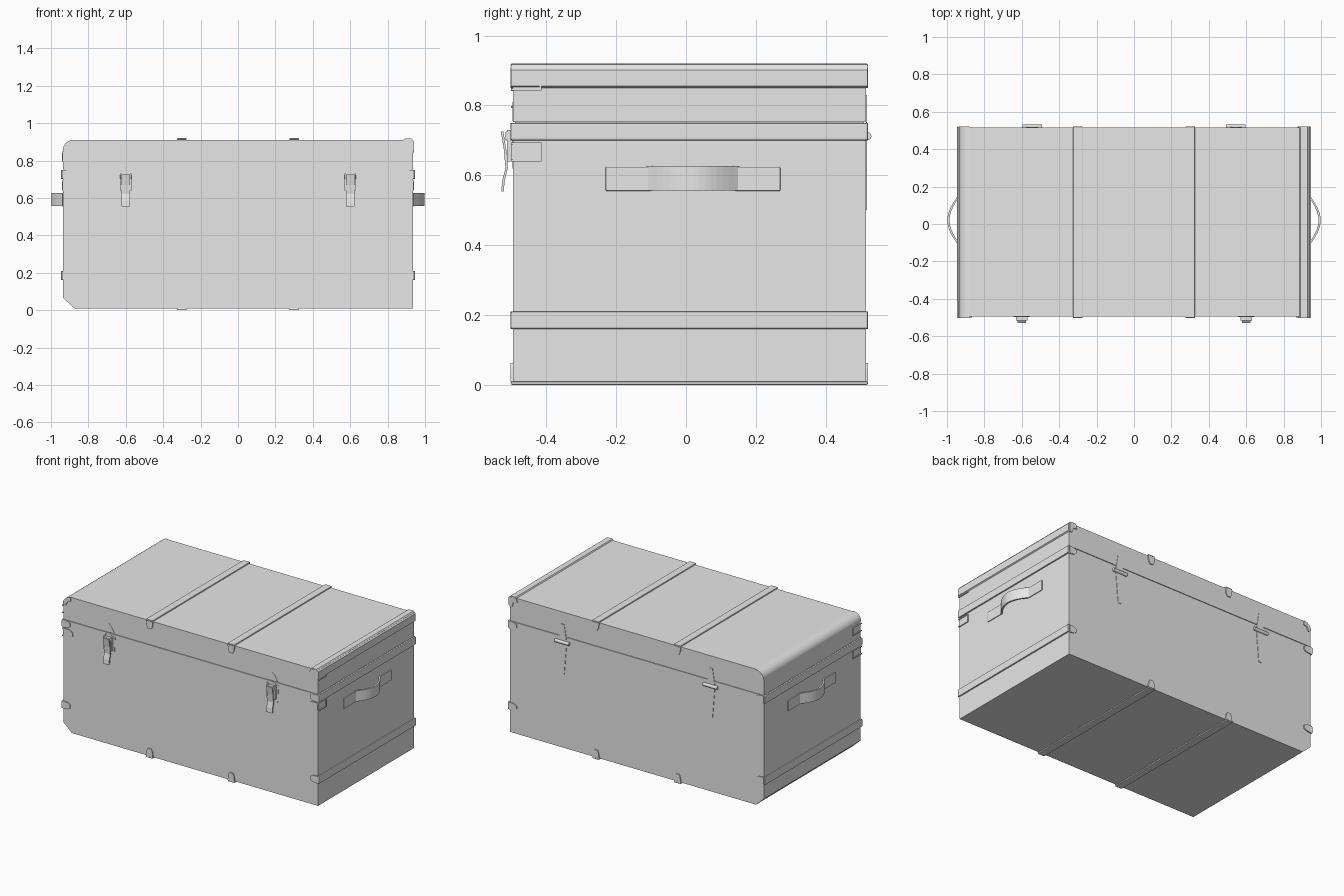
import bpy, bmesh, math

cube = bpy.data.objects.get("Cube")
if cube:
    bpy.data.objects.remove(cube, do_unlink=True)

grey = bpy.data.materials.new("plain grey")
grey.use_nodes = True
grey.diffuse_color = (0.8, 0.8, 0.8, 1)
grey.node_tree.nodes["Principled BSDF"].inputs["Base Color"].default_value = (0.8, 0.8, 0.8, 1)

FRONT, BACK, SIDE, LOW, TOP, SEAM = -0.495, 0.515, 0.935, 0.01, 0.91, 0.75
MID = (FRONT + BACK) / 2


def prism(name, pts, axis, a, b, bevel=0):
    """Extrude a 2D outline along an axis from a to b."""
    place = {"x": lambda p, d: (d, p[0], p[1]),
             "y": lambda p, d: (p[0], d, p[1]),
             "z": lambda p, d: (p[0], p[1], d)}[axis]
    bm = bmesh.new()
    near = [bm.verts.new(place(p, a)) for p in pts]
    far = [bm.verts.new(place(p, b)) for p in pts]
    bm.faces.new(near)
    bm.faces.new(far[::-1])
    for i in range(len(pts)):
        j = (i + 1) % len(pts)
        bm.faces.new((near[i], far[i], far[j], near[j]))
    bmesh.ops.recalc_face_normals(bm, faces=bm.faces)
    mesh = bpy.data.meshes.new(name)
    bm.to_mesh(mesh)
    bm.free()
    mesh.materials.append(grey)
    ob = bpy.data.objects.new(name, mesh)
    bpy.context.collection.objects.link(ob)
    if bevel:
        mod = ob.modifiers.new("Bevel", "BEVEL")
        mod.width = bevel
        mod.segments = 2
    return ob


def box(name, x, y, z, bevel=0):
    return prism(name, [(x[0], y[0]), (x[1], y[0]), (x[1], y[1]), (x[0], y[1])],
                 "z", z[0], z[1], bevel)


def span(a, b):
    return (min(a, b), max(a, b))


# Case: base and lid with a fine seam, one end chamfered
prism("base", [(-SIDE, 0.065), (-0.875, LOW), (SIDE, LOW), (SIDE, SEAM - 0.002),
               (-SIDE, SEAM - 0.002)], "y", FRONT, BACK)
arc = [(-0.88 - 0.055 * math.sin(a), 0.86 + 0.05 * math.cos(a))
       for a in [math.pi / 2 * i / 6 for i in range(7)]]
prism("lid", [(-SIDE, SEAM + 0.002), (SIDE, SEAM + 0.002), (SIDE, TOP)] + arc,
      "y", FRONT, BACK)
box("seam_core", (-0.93, 0.93), (FRONT + 0.005, BACK - 0.005), (0.7, 0.8))

# Tapered end tab, shared by all straps: (along the strap, across it)
TAB = [(0, -0.025), (0.035, -0.021), (0.052, -0.011), (0.052, 0.011), (0.035, 0.021), (0, 0.025)]
FACES = (("front", FRONT - 0.007, FRONT), ("back", BACK, BACK + 0.006))

# Straps over the lid and under the base
for x in (-0.3, 0.3):
    for label, edge, out, d in (("top", TOP, TOP + 0.01, -1), ("bottom", LOW, 0, 1)):
        box(label + "_strap", (x - 0.025, x + 0.025), (FRONT - 0.007, BACK + 0.006),
            span(edge, out), 0.004)
        for face, a, b in FACES:
            prism(f"{label}_strap_{face}_tab", [(x + v, edge + d * u) for u, v in TAB], "y", a, b)

# Straps along both ends
for s in (-1, 1):
    for label, z in (("lower", 0.185), ("upper", 0.725)):
        box(label + "_end_strap", span(s * SIDE, s * (SIDE + 0.012)),
            (FRONT - 0.007, BACK + 0.006), (z - 0.025, z + 0.025), 0.005)
        for face, a, b in FACES:
            prism(f"{label}_end_strap_{face}_tab",
                  [(s * (SIDE - u), z + v) for u, v in TAB], "y", a, b)

    # Front corner brackets with raised frames on the ends
    for label, z in (("upper", 0.87), ("lower", 0.667)):
        if label == "lower" or s > 0:
            prism(label + "_corner_plate",
                  [(s * SIDE, z - 0.027), (s * 0.89, z - 0.027), (s * 0.865, z - 0.01),
                   (s * 0.865, z + 0.01), (s * 0.89, z + 0.027), (s * SIDE, z + 0.027)],
                  "y", FRONT - 0.006, FRONT)
        x = span(s * SIDE, s * (SIDE + 0.007))
        zz = z if s > 0 or label == "lower" else 0.82
        for side in (-1, 1):
            box(label + "_bracket_bar", x, (FRONT - 0.006, -0.413),
                span(zz + side * 0.027, zz + side * 0.021))
        box(label + "_bracket_end", x, (-0.419, -0.413), (zz - 0.027, zz + 0.027))
        box(label + "_bracket_plate", span(s * SIDE, s * (SIDE + 0.003)),
            (FRONT, -0.415), (zz - 0.025, zz + 0.025))

    # Bowed carrying handle
    cy = 0.02
    steps = [-1 + i / 8 for i in range(17)]
    outer = [(s * (SIDE + 0.003 + 0.06 * (1 - t * t) ** 1.15), cy + 0.135 * t) for t in steps]
    inner = [(x - s * 0.012, y) for x, y in outer]
    prism("handle", outer + inner[::-1], "z", 0.557, 0.627)
    for e in (-1, 1):
        box("handle_mount", span(s * SIDE, s * (SIDE + 0.007)),
            span(cy + e * 0.12, cy + e * 0.25), (0.555, 0.624), 0.003)

    # Front latch: plate, frame, hooked lever and catch
    lx = s * 0.6
    prism("latch_plate", [(lx - 0.04, 0.62), (lx + 0.04, 0.62), (lx + 0.045, 0.73),
                          (lx, 0.745), (lx - 0.045, 0.73)], "y", FRONT - 0.002, FRONT)
    prism("latch_catch", [(lx - 0.04, 0.755), (lx + 0.04, 0.755), (lx + 0.02, 0.79),
                          (lx, 0.81), (lx - 0.02, 0.79)], "y", FRONT - 0.002, FRONT)
    for e in (-1, 1):
        box("latch_frame_side", span(lx + e * 0.03, lx + e * 0.022),
            (FRONT - 0.018, FRONT), (0.64, 0.73))
    box("latch_frame_top", (lx - 0.03, lx + 0.03), (FRONT - 0.022, FRONT), (0.7, 0.725), 0.003)
    lever = [(-0.53, 0.725), (-0.521, 0.67), (-0.517, 0.62), (-0.526, 0.585), (-0.529, 0.553)]
    prism("latch_lever", lever + [(y + 0.007, z) for y, z in lever[::-1]],
          "x", lx - 0.022, lx + 0.022)

    # Rear hinge: barrel and two tapered leaves
    hx = s * 0.545
    barrel = [(BACK + 0.006 + 0.01 * math.cos(a), 0.712 + 0.011 * math.sin(a))
              for a in [math.tau * i / 12 for i in range(12)]]
    prism("hinge_barrel", barrel, "x", hx - 0.052, hx + 0.052)
    for tip, start in ((0.5, 0.71), (0.83, 0.715)):
        prism("hinge_leaf", [(hx - 0.03, start), (hx + 0.03, start), (hx + 0.012, tip),
                             (hx - 0.012, tip)], "y", BACK, BACK + 0.003)

# Edge strip on the square end of the lid
prism("lid_edge_strip", [(0.885, TOP), (0.89, TOP + 0.007), (0.928, TOP + 0.007),
                         (0.942, TOP - 0.008), (0.942, 0.855), (SIDE, 0.85), (SIDE, TOP)],
      "y", FRONT - 0.006, BACK + 0.005)
for face, a, b in FACES:
    prism(f"lid_edge_{face}_tab", [(0.885, TOP), (0.875, 0.885), (0.905, 0.88), (0.915, 0.85),
                                  (SIDE, 0.85), (SIDE, TOP)], "y", a, b)
    # Small cap on the chamfered end of the lid
    prism(f"chamfer_{face}_cap", arc + [(-0.915, 0.85), (-0.905, 0.875), (-0.88, 0.885)], "y", a, b)
